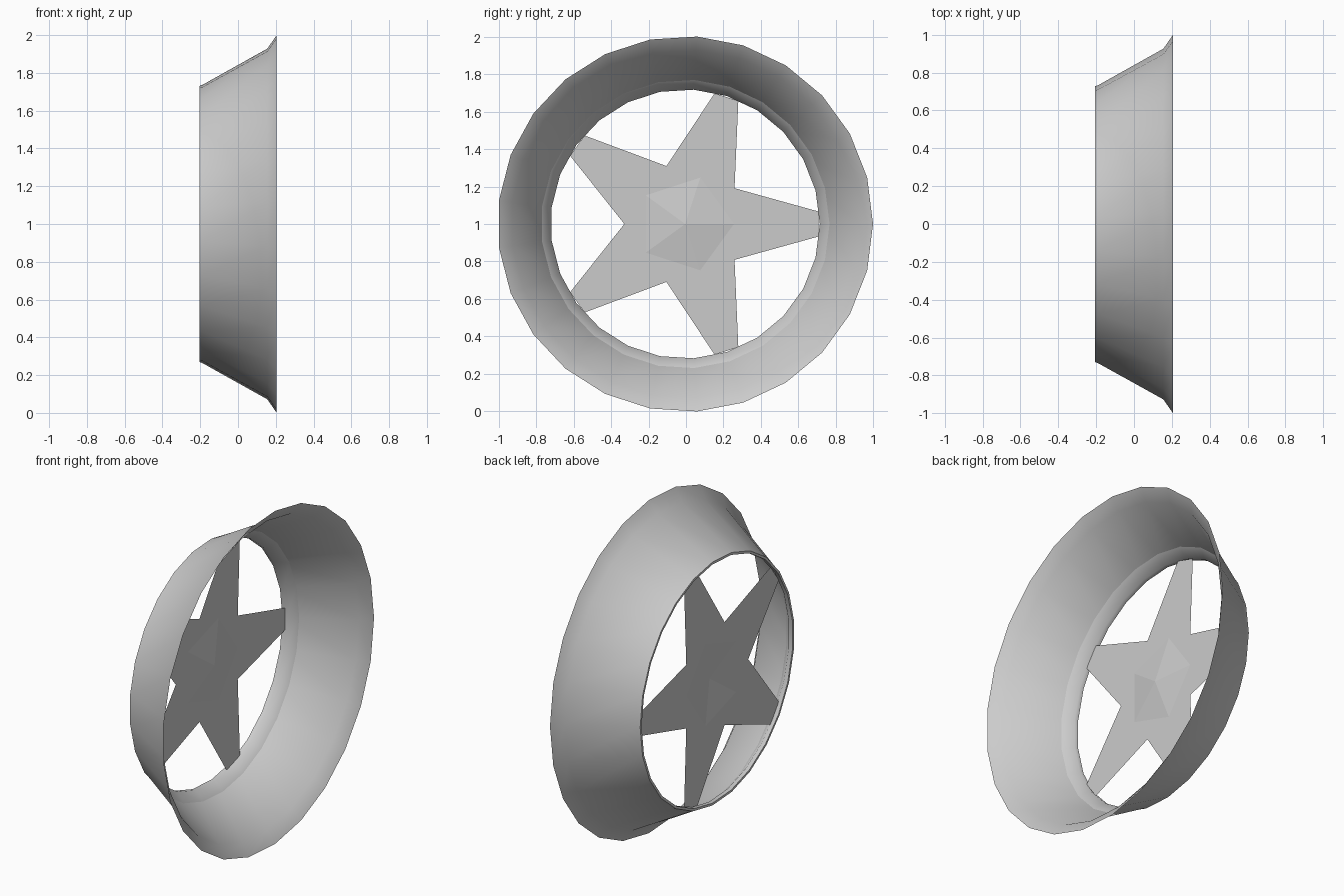
import bpy, bmesh
from math import sin, cos, pi, radians
from mathutils import Vector

cube = bpy.data.objects.get("Cube")
if cube:
    bpy.data.objects.remove(cube)

CENTRE_Y, CENTRE_Z = -0.004, 1.0

grey = bpy.data.materials.new("light_grey")
grey.use_nodes = True
COLOUR = (0.6, 0.6, 0.6, 1)
grey.diffuse_color = COLOUR
grey.node_tree.nodes["Principled BSDF"].inputs["Base Color"].default_value = COLOUR


def polar(x, radius, angle):
    return Vector((x, CENTRE_Y + radius * cos(angle), CENTRE_Z + radius * sin(angle)))


def finish(bm, name):
    mesh = bpy.data.meshes.new(name)
    bm.to_mesh(mesh)
    bm.free()
    mesh.materials.append(grey)
    obj = bpy.data.objects.new(name, mesh)
    bpy.context.collection.objects.link(obj)
    return obj


# Flared rim: a thin open shell with a folded lip at the narrow end
SIDES = 25
profile = [(0.205, 1.002), (0.155, 0.93), (-0.19, 0.737), (-0.205, 0.732),
           (-0.205, 0.718), (-0.18, 0.718), (-0.13, 0.77)]
bm = bmesh.new()
rings = [[bm.verts.new(polar(x, r, 2 * pi * i / SIDES)) for i in range(SIDES)]
         for x, r in profile]
for a, b in zip(rings, rings[1:]):
    for i in range(SIDES):
        j = (i + 1) % SIDES
        bm.faces.new((a[i], a[j], b[j], b[i]))
bmesh.ops.recalc_face_normals(bm, faces=bm.faces)
rim = finish(bm, "flared_rim")
bpy.ops.object.select_all(action='DESELECT')
rim.select_set(True)
bpy.context.view_layer.objects.active = rim
bpy.ops.object.shade_smooth_by_angle(angle=radians(50))

# Five-spoke star: blunt arms around a shallow pyramid hub
STAR_X, ARMS = -0.183, 5
bm = bmesh.new()
step = 2 * pi / ARMS
peak = bm.verts.new(polar(STAR_X + 0.03, 0, 0))
hub = [bm.verts.new(polar(STAR_X, 0.26, k * step)) for k in range(ARMS)]
notch = [bm.verts.new(polar(STAR_X, 0.325, (k + 0.5) * step)) for k in range(ARMS)]
for k in range(ARMS):
    n = (k + 1) % ARMS
    low, high = [bm.verts.new(polar(STAR_X, 0.715, k * step + s * 0.093)) for s in (-1, 1)]
    bm.faces.new((peak, hub[k], hub[n]))
    bm.faces.new((hub[k], notch[k], hub[n]))
    bm.faces.new((hub[k], notch[k - 1], low, high, notch[k]))
bmesh.ops.recalc_face_normals(bm, faces=bm.faces)
if sum(f.normal.x for f in bm.faces) < 0:
    bmesh.ops.reverse_faces(bm, faces=bm.faces)
finish(bm, "star_spokes")
